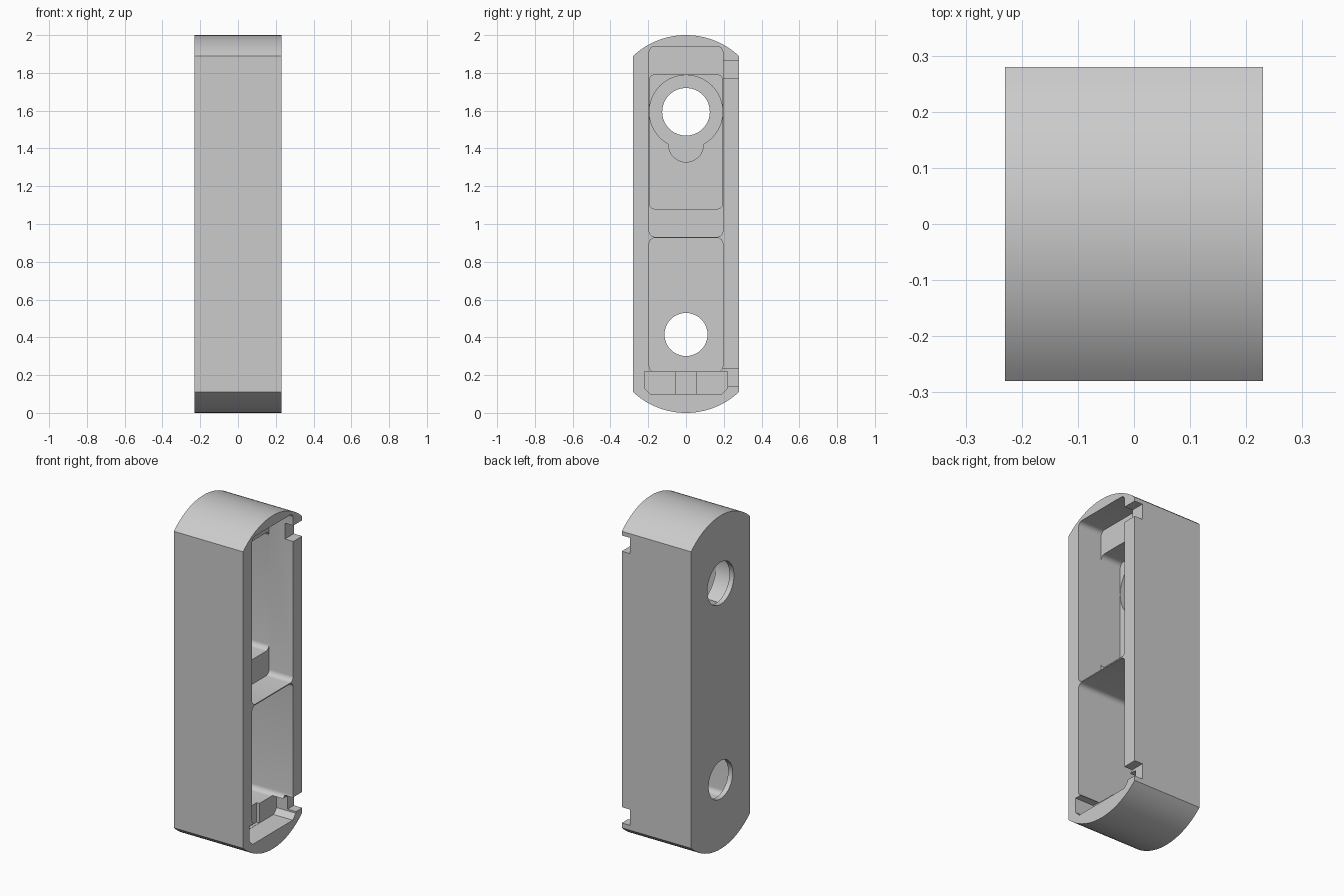
import bpy
import bmesh
from math import sin, cos, pi, asin

old = bpy.data.objects.get("Cube")
if old:
    bpy.data.objects.remove(old, do_unlink=True)

grey = bpy.data.materials.new("plain grey")
grey.use_nodes = True
colour = (0.6, 0.6, 0.6, 1)
grey.diffuse_color = colour
grey.node_tree.nodes["Principled BSDF"].inputs["Base Color"].default_value = colour


def arc(cy, cz, r, start, end, steps):
    """Points (y, z) along a circular arc."""
    return [(cy + r * cos(start + (end - start) * i / steps),
             cz + r * sin(start + (end - start) * i / steps))
            for i in range(steps + 1)]


def rounded(half, low, high, r=0.03):
    """Rounded rectangle outline, symmetric about y = 0."""
    corners = [(half - r, high - r), (r - half, high - r),
               (r - half, low + r), (half - r, low + r)]
    points = []
    for i, (y, z) in enumerate(corners):
        points += arc(y, z, r, i * pi / 2, (i + 1) * pi / 2, 6)
    return points


def circle(z, r):
    return arc(0, z, r, 0, 2 * pi, 64)[:-1]


def rect(y0, y1, z0, z1):
    return [(y0, z0), (y1, z0), (y1, z1), (y0, z1)]


def extrude(name, outline, x0, x1):
    """Solid made by extruding a (y, z) outline along x."""
    bm = bmesh.new()
    face = bm.faces.new([bm.verts.new((x0, y, z)) for y, z in outline])
    moved = bmesh.ops.extrude_face_region(bm, geom=[face])["geom"]
    verts = [v for v in moved if isinstance(v, bmesh.types.BMVert)]
    bmesh.ops.translate(bm, vec=(x1 - x0, 0, 0), verts=verts)
    bmesh.ops.recalc_face_normals(bm, faces=bm.faces)
    mesh = bpy.data.meshes.new(name)
    bm.to_mesh(mesh)
    bm.free()
    obj = bpy.data.objects.new(name, mesh)
    bpy.context.collection.objects.link(obj)
    return obj


# Main housing with domed top and bottom
HALF, R = 0.28, 0.41
a = asin(HALF / R)
outline = (arc(0, 2 - R, R, pi / 2 - a, pi / 2 + a, 24)
           + arc(0, R, R, 1.5 * pi - a, 1.5 * pi + a, 24))
housing = extrude("housing", outline, -0.23, 0.23)
housing.data.materials.append(grey)

OUT = 0.3   # beyond the open side
FLOOR = -0.2
cuts = [
    # Upper pocket: shallow ledges, then the deep middle
    ("upper_pocket", rounded(0.195, 0.932, 1.94), 0.07, OUT),
    ("upper_deep_pocket", rounded(0.1945, 1.08, 1.79), -0.065, 0.15),
    # Round recess with its lower lobe
    ("round_recess", circle(1.594, 0.194), FLOOR, 0.1),
    ("recess_lobe", circle(1.42, 0.092), FLOOR, 0.1),
    ("upper_hole", circle(1.594, 0.126), -OUT, 0.1),
    # Lower pocket and hole
    ("lower_pocket", rounded(0.195, 0.218, 0.926), FLOOR, OUT),
    ("lower_hole", circle(0.415, 0.114), -OUT, 0.1),
    # Bottom slot with chamfered corners and a shallow groove
    ("bottom_slot", [(-0.19, 0.1), (0.19, 0.1), (0.22, 0.13), (0.22, 0.22),
                     (-0.22, 0.22), (-0.22, 0.13)], 0.103, OUT),
    ("slot_groove", rect(-0.055, 0.055, 0.101, 0.222), 0.085, 0.2),
    # Notches in the back edge
    ("upper_notch", rect(0.17, OUT, 1.77, 1.865), 0.175, OUT),
    ("lower_notch", rect(0.17, OUT, 0.14, 0.235), 0.175, OUT),
]

bpy.ops.object.select_all(action='DESELECT')
bpy.context.view_layer.objects.active = housing
housing.select_set(True)
for name, shape, x0, x1 in cuts:
    cutter = extrude(name, shape, x0, x1)
    cutter.hide_render = True
    mod = housing.modifiers.new(name, 'BOOLEAN')
    mod.operation = 'DIFFERENCE'
    mod.solver = 'EXACT'
    mod.object = cutter
    bpy.ops.object.modifier_apply(modifier=name)
    bpy.data.objects.remove(cutter, do_unlink=True)

bpy.ops.object.shade_smooth_by_angle(angle=pi / 6)
